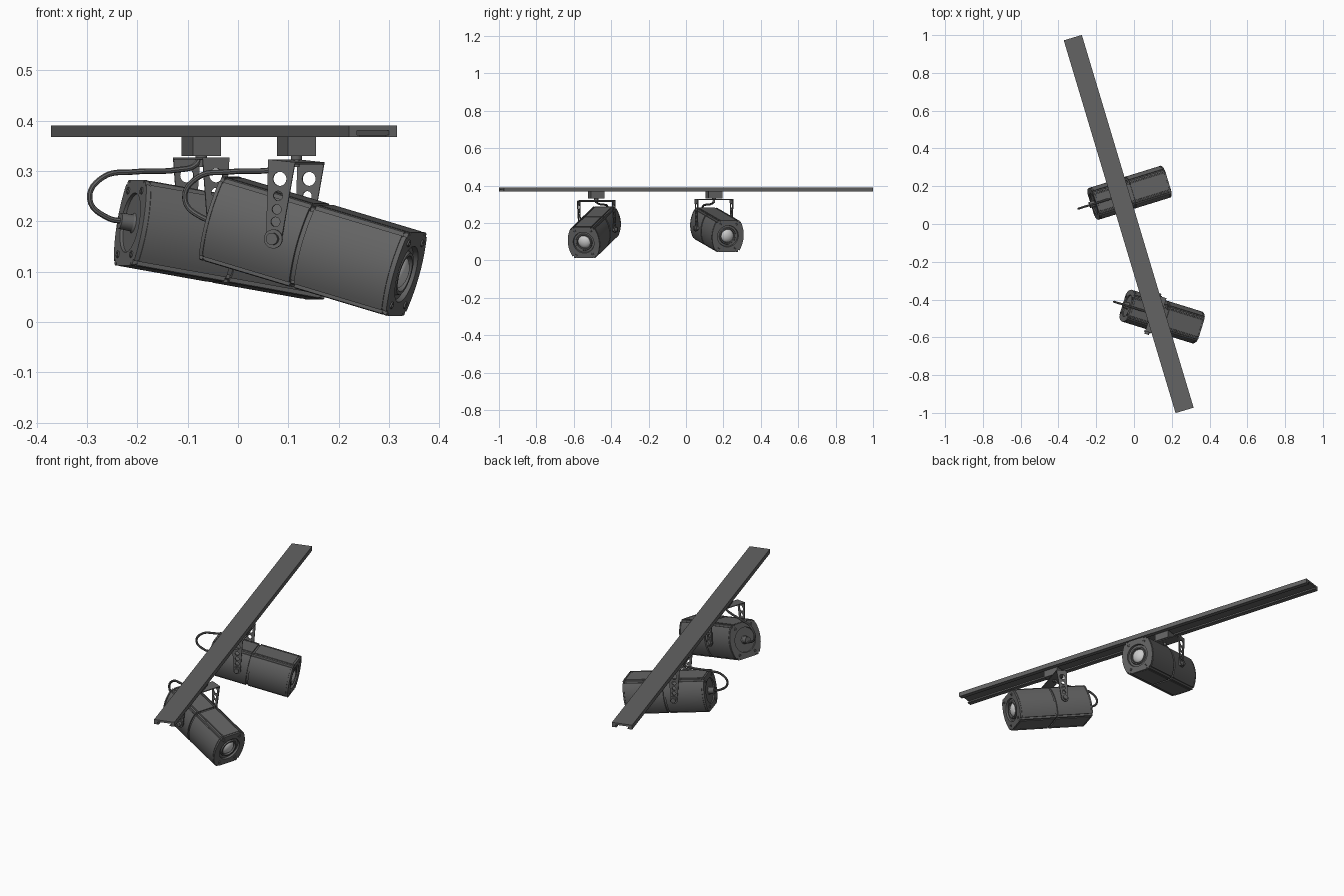
import bpy, bmesh, math
from math import sin, cos, pi, radians
from mathutils import Matrix, Vector

cube = bpy.data.objects.get("Cube")
if cube:
    bpy.data.objects.remove(cube, do_unlink=True)


def material(name, value):
    m = bpy.data.materials.new(name)
    m.use_nodes = True
    m.diffuse_color = (value, value, value, 1)
    bsdf = next(n for n in m.node_tree.nodes if n.type == 'BSDF_PRINCIPLED')
    bsdf.inputs["Base Color"].default_value = (value, value, value, 1)
    return m


GREY = material("dark grey metal", 0.125)
GLASS = material("pale lens glass", 0.6)


def add(name, mesh, matrix, mat=GREY):
    ob = bpy.data.objects.new(name, mesh)
    bpy.context.scene.collection.objects.link(ob)
    ob.matrix_world = matrix
    mesh.materials.clear()
    mesh.materials.append(mat)
    bpy.ops.object.select_all(action='DESELECT')
    ob.select_set(True)
    bpy.context.view_layer.objects.active = ob
    bpy.ops.object.shade_smooth_by_angle(angle=radians(30))
    return ob


def loft(name, loops, matrix, mat=GREY):
    """Skin closed loops of equal length and cap both ends."""
    bm = bmesh.new()
    rings = [[bm.verts.new(p) for p in loop] for loop in loops]
    n = len(rings[0])
    for a, b in zip(rings, rings[1:]):
        for i in range(n):
            j = (i + 1) % n
            bm.faces.new((a[i], a[j], b[j], b[i]))
    bm.faces.new(rings[0])
    bm.faces.new(rings[-1])
    bmesh.ops.recalc_face_normals(bm, faces=bm.faces)
    mesh = bpy.data.meshes.new(name)
    bm.to_mesh(mesh)
    bm.free()
    return add(name, mesh, matrix, mat)


def round_loops(axis, steps, n=24):
    """Circles (position, radius) stacked along x, y or z."""
    out = []
    for p, r in steps:
        ring = []
        for k in range(n):
            u, v = r * cos(2 * pi * k / n), r * sin(2 * pi * k / n)
            ring.append({'x': (p, u, v), 'y': (u, p, v), 'z': (u, v, p)}[axis])
        out.append(ring)
    return out


def box_loops(sx, sy, z0, z1):
    return [[(x * sx / 2, y * sy / 2, z) for x, y in ((-1, -1), (1, -1), (1, 1), (-1, 1))]
            for z in (z0, z1)]


def curve_mesh(name, curve):
    tmp = bpy.data.objects.new(name, curve)
    bpy.context.scene.collection.objects.link(tmp)
    bpy.context.view_layer.update()
    dg = bpy.context.evaluated_depsgraph_get()
    mesh = bpy.data.meshes.new_from_object(tmp.evaluated_get(dg))
    bpy.data.objects.remove(tmp, do_unlink=True)
    return mesh


# Housing section: flat top, ribbed corners, bulging sides
quarter = [(0, .086), (.017, .086), (.033, .086), (.046, .086), (.047, .080), (.052, .080),
           (.053, .086), (.060, .084), (.061, .075), (.065, .074), (.068, .077)]
for k in range(8):
    z = .067 * (1 - k / 7)
    quarter.append((.088 - .015 * (z / .067) ** 2, z))
half = quarter + [(y, -z) for y, z in quarter[-2::-1]]
section = half + [(-y, z) for y, z in half[-2:0:-1]]


def shell(x, s=1.0):
    return [(x, y * s, z * s) for y, z in section]


def disc(x, r):
    return [(x, r * y / math.hypot(y, z), r * z / math.hypot(y, z)) for y, z in section]


REAR, FRONT, SEAM = -.15, .255, .05

# Track: channel profile swept along its length
TRACK_ANGLE = radians(16.7)
CX, LENGTH, TOP = -.028, 2.06, .39
right = [(.05, .39), (.05, .367), (.027, .367), (.027, .371), (.033, .371), (.033, .380)]
channel = right + [(-x, z) for x, z in reversed(right)]
loft("track", [[(x, y, z) for x, z in channel] for y in (-LENGTH / 2, LENGTH / 2)],
     Matrix.Translation((CX, 0, 0)) @ Matrix.Rotation(TRACK_ANGLE, 4, 'Z'))


def yoke_arm(name, drop, matrix):
    """Tapered plate with a rounded foot and a row of holes."""
    c = bpy.data.curves.new(name, 'CURVE')
    c.dimensions = '2D'
    c.fill_mode = 'BOTH'
    c.extrude = .002
    foot = [(.016 * cos(a), -drop - .016 * sin(a)) for a in (pi * k / 10 for k in range(11))]
    outlines = [[(-.028, 0), (.028, 0)] + foot]
    for z, r in ((.036, .014), (.070, .0095), (.097, .0095), (.122, .0095)):
        outlines.append([(r * cos(2 * pi * k / 20), -z + r * sin(2 * pi * k / 20)) for k in range(20)])
    for pts in outlines:
        s = c.splines.new('POLY')
        s.points.add(len(pts) - 1)
        for p, (x, y) in zip(s.points, pts):
            p.co = (x, y, 0, 1)
        s.use_cyclic_u = True
    add(name, curve_mesh(name, c), matrix @ Matrix.Rotation(pi / 2, 4, 'X'))


def cable(name, matrix):
    c = bpy.data.curves.new(name, 'CURVE')
    c.dimensions = '3D'
    c.bevel_depth = .0055
    c.bevel_resolution = 2
    c.resolution_u = 6
    pts = [(-.15, .200), (-.195, .207), (-.232, .245), (-.205, .287), (-.14, .298),
           (-.05, .302), (-.012, .312), (0, .335)]
    s = c.splines.new('BEZIER')
    s.bezier_points.add(len(pts) - 1)
    for b, (x, z) in zip(s.bezier_points, pts):
        b.co = (x, 0, z)
        b.handle_left_type = b.handle_right_type = 'AUTO'
    add(name, curve_mesh(name, c), matrix)


def spotlight(tag, y, yaw, tilt, lean, yoke_top, drop):
    base = Matrix.Translation((CX - y * math.tan(TRACK_ANGLE), y, 0))
    turn = base @ Matrix.Rotation(radians(yaw), 4, 'Z')

    # Adapter box and swivel neck
    loft(tag + "_adapter", box_loops(.058, .077, .330, .370),
         base @ Matrix.Rotation(TRACK_ANGLE, 4, 'Z'))
    loft(tag + "_neck", round_loops('z', [(.308, .006), (.322, .006), (.322, .011), (.332, .011)]), turn)

    # Yoke
    yoke = turn @ Matrix.Translation((0, 0, yoke_top)) @ Matrix.Rotation(radians(lean), 4, 'Y')
    loft(tag + "_yoke_bar", box_loops(.056, .2, -.004, 0), yoke)
    for side, word in ((1, "left"), (-1, "right")):
        yoke_arm(f"{tag}_{word}_arm", drop, yoke @ Matrix.Translation((0, side * .098, 0)))
        knob = [(.08, .010), (.100, .010), (.100, .019), (.104, .019), (.104, .012), (.114, .012)]
        loft(f"{tag}_{word}_knob", round_loops('y', [(side * p, r) for p, r in knob]),
             yoke @ Matrix.Translation((0, 0, -drop)))

    # Housing halves with a narrow seam between them
    pivot = (yoke @ Vector((0, 0, -drop)))
    body = Matrix.Translation(pivot) @ Matrix.Rotation(radians(yaw), 4, 'Z') \
        @ Matrix.Rotation(radians(tilt), 4, 'Y')
    loft(tag + "_front_housing", [
        shell(SEAM + .005), shell(FRONT - .010), shell(FRONT - .010, .975), shell(FRONT - .007, .975),
        shell(FRONT - .007), shell(FRONT), disc(FRONT, .058), disc(FRONT - .010, .056),
        disc(FRONT - .010, .046), disc(FRONT - .003, .043), disc(FRONT - .003, .037),
        disc(FRONT - .016, .036)], body)
    loft(tag + "_rear_housing", [
        shell(SEAM - .005), shell(REAR + .010), shell(REAR + .010, .975), shell(REAR + .007, .975),
        shell(REAR + .007), shell(REAR), disc(REAR, .060), disc(REAR + .006, .059),
        disc(REAR + .006, .020), disc(REAR + .002, .017), disc(REAR - .022, .016),
        disc(REAR - .022, .008)], body)
    loft(tag + "_seam_core", [shell(SEAM - .01, .93), shell(SEAM + .01, .93)], body)

    # Domed lens
    dome = [(FRONT - .020 + .022 * sin(a), .036 * cos(a)) for a in (pi / 2 * k / 8.2 for k in range(9))]
    loft(tag + "_lens", round_loops('x', dome, 32), body, GLASS)

    # Corner screws on both end plates
    for end, x, d in (("front", FRONT, .003), ("rear", REAR, -.003)):
        for i, (sy, sz) in enumerate(((1, 1), (1, -1), (-1, 1), (-1, -1))):
            loft(f"{tag}_{end}_screw_{i + 1}",
                 round_loops('x', [(x - d, .007), (x + d, .007), (x + d, .004), (x, .0035)], 12),
                 body @ Matrix.Translation((0, sy * .045, sz * .064)))

    cable(tag + "_cable", turn)


spotlight("near_lamp", -.48, -17.2, 16, 6, .320, .156)
spotlight("far_lamp", .15, 17.2, 9.7, 0, .327, .155)
